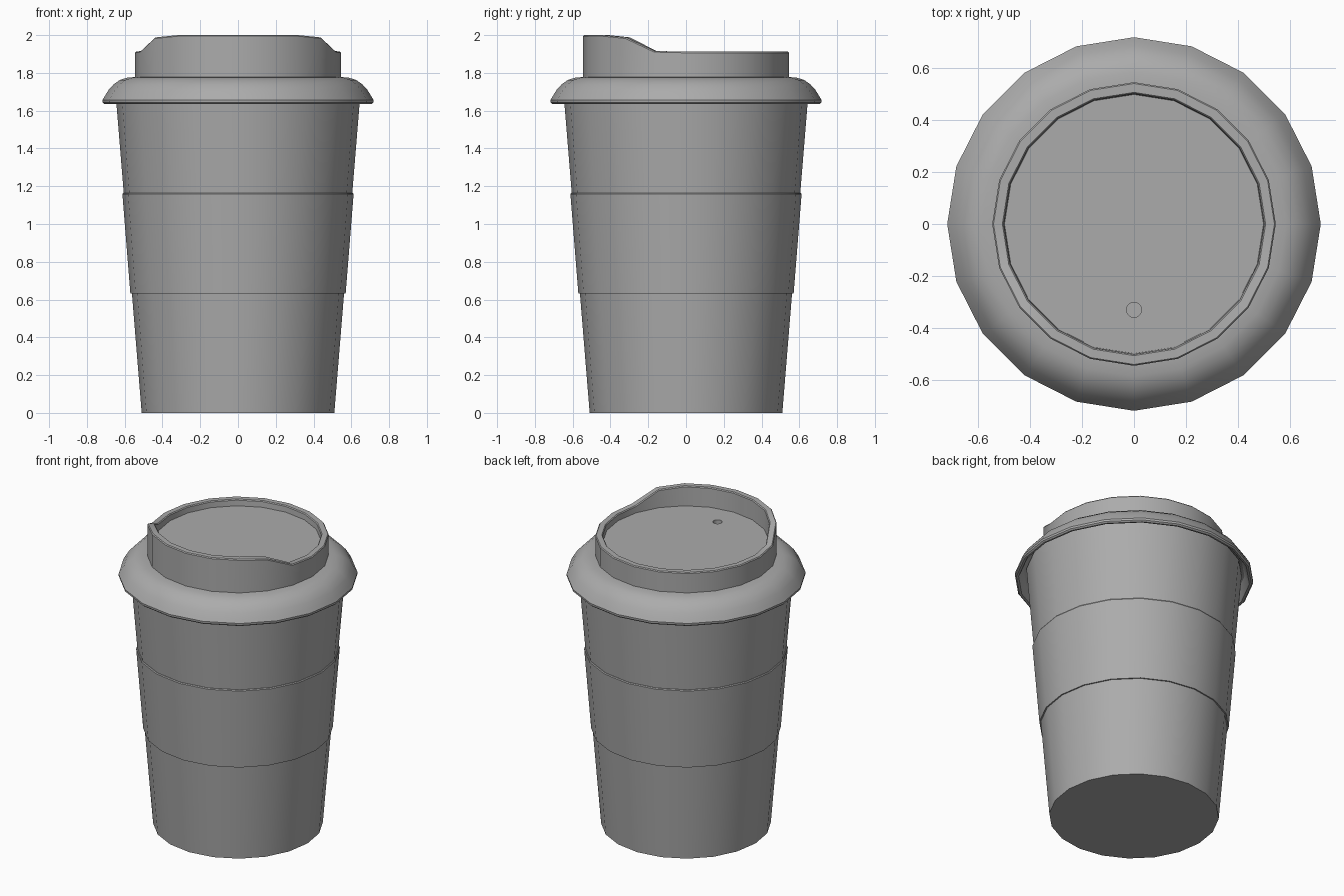
import bpy
import bmesh
from math import cos, sin, pi, radians

SIDES = 20

cube = bpy.data.objects.get("Cube")
if cube:
    bpy.data.objects.remove(cube, do_unlink=True)

# One medium grey for every part
GREY = (0.41, 0.41, 0.41, 1)
grey = bpy.data.materials.new("medium grey")
grey.use_nodes = True
grey.diffuse_color = GREY
grey.node_tree.nodes["Principled BSDF"].inputs["Base Color"].default_value = GREY


def lathe(name, profile, sides=SIDES, center=(0, 0)):
    """Turn (radius, height) pairs into a capped solid; height may depend on the angle."""
    bm = bmesh.new()
    rings = []
    for r, z in profile:
        ring = []
        for i in range(sides):
            a = 2 * pi * i / sides
            height = z(a) if callable(z) else z
            ring.append(bm.verts.new((center[0] + r * cos(a), center[1] + r * sin(a), height)))
        rings.append(ring)
    for low, high in zip(rings, rings[1:]):
        for i in range(sides):
            j = (i + 1) % sides
            bm.faces.new((low[i], low[j], high[j], high[i]))
    bm.faces.new(rings[0])
    bm.faces.new(rings[-1])
    bmesh.ops.recalc_face_normals(bm, faces=bm.faces)
    mesh = bpy.data.meshes.new(name)
    bm.to_mesh(mesh)
    bm.free()
    mesh.materials.append(grey)
    obj = bpy.data.objects.new(name, mesh)
    bpy.context.collection.objects.link(obj)
    return obj


def activate(obj):
    bpy.ops.object.select_all(action='DESELECT')
    obj.select_set(True)
    bpy.context.view_layer.objects.active = obj


def rim_top(drop=0):
    """Rim height around the lid: low at the back, raised at the front."""
    def height(a):
        s = sin(a)
        if s < -0.7:
            top = 2.0
        elif s < -0.5:
            top = 1.988
        elif s < -0.2:
            top = 1.916
        else:
            top = 1.912
        return top - drop
    return height


# Tapered cup body
cup = lathe("cup_body", [(0.51, 0), (0.648, 1.69)])

# Grip sleeve around the middle
sleeve = lathe("grip_sleeve", [(0.555, 0.632), (0.57, 0.632),
                               (0.612, 1.158), (0.608, 1.164), (0.59, 1.164)])

# Lid: overhanging lip, domed shoulder, raised rim and sunken top
lid = lathe("lid", [
    (0.63, 1.71), (0.665, 1.69), (0.688, 1.645), (0.695, 1.637),
    (0.708, 1.635), (0.717, 1.643), (0.718, 1.656), (0.706, 1.676),
    (0.685, 1.71), (0.66, 1.738), (0.625, 1.763), (0.585, 1.775), (0.545, 1.778),
    (0.545, rim_top(0.006)), (0.54, rim_top()),
    (0.506, rim_top()), (0.501, rim_top(0.006)), (0.498, 1.87),
])

# Small vent hole in the lid top
cutter = lathe("vent_cutter", [(0.029, 1.82), (0.029, 1.95)], 16, (0, -0.33))
cutter.hide_render = True
activate(lid)
cut = lid.modifiers.new("vent", 'BOOLEAN')
cut.operation = 'DIFFERENCE'
cut.solver = 'EXACT'
cut.object = cutter
bpy.ops.object.modifier_apply(modifier=cut.name)
bpy.data.objects.remove(cutter, do_unlink=True)

# Smooth sides with crisp edges
for part in (cup, sleeve, lid):
    activate(part)
    bpy.ops.object.shade_smooth_by_angle(angle=radians(26))
